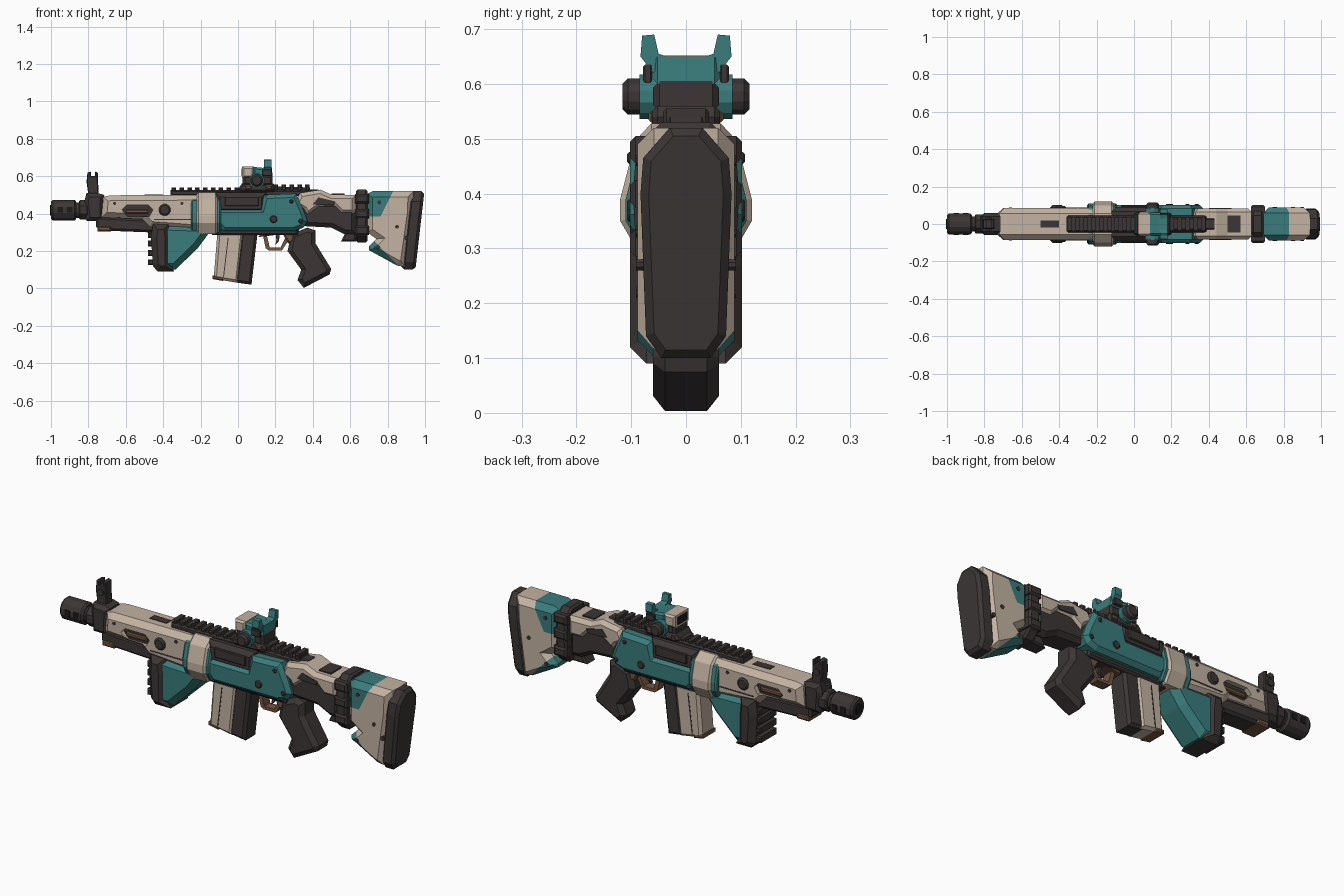
import bpy, bmesh, math
from mathutils import Vector


def material(name, rgb):
    m = bpy.data.materials.new(name)
    m.diffuse_color = (*rgb, 1)
    return m


BEIGE = material("sand beige", (0.55, 0.45, 0.36))
TEAL = material("deep teal", (0.042, 0.20, 0.20))
DARK = material("charcoal", (0.045, 0.037, 0.036))
BROWN = material("worn brown", (0.17, 0.09, 0.05))
BLACK = material("black", (0.012, 0.011, 0.011))


def prism(name, pts, lo, hi, mats, c=0.0, axis='y', shear=0.0, cuts=(), rule=None):
    """Extrude a profile between lo and hi, chamfering both end caps by c.
    Axis y takes (x, z) points, axis x takes (y, z), axis z takes (x, y)."""
    place = {'y': lambda p, d: Vector((p[0], d, p[1])),
             'x': lambda p, d: Vector((d + shear * p[1], p[0], p[1])),
             'z': lambda p, d: Vector((p[0], p[1], d))}[axis]
    out = place((0, 0), 1) - place((0, 0), 0)
    bm = bmesh.new()
    a = [bm.verts.new(place(p, lo + c)) for p in pts]
    b = [bm.verts.new(place(p, hi - c)) for p in pts]
    caps = [bm.faces.new(a), bm.faces.new(b)]
    for i in range(len(pts)):
        j = (i + 1) % len(pts)
        bm.faces.new((a[i], a[j], b[j], b[i]))
    bmesh.ops.recalc_face_normals(bm, faces=bm.faces[:])
    if c:
        for cap, s in zip(caps, (-c, c)):
            bmesh.ops.inset_region(bm, faces=[cap], thickness=c, use_even_offset=True)
            for v in cap.verts:
                v.co += out * s
    for p, n in cuts:
        bmesh.ops.bisect_plane(bm, geom=bm.verts[:] + bm.edges[:] + bm.faces[:],
                               plane_co=p, plane_no=n)
    if rule:
        for f in bm.faces:
            f.material_index = rule(f.calc_center_median())
    me = bpy.data.meshes.new(name)
    bm.to_mesh(me)
    bm.free()
    for m in (mats if isinstance(mats, list) else [mats]):
        me.materials.append(m)
    ob = bpy.data.objects.new(name, me)
    bpy.context.collection.objects.link(ob)
    return ob


def side(name, pts, w, mats, c=0.0, **k):
    return prism(name, pts, -w, w, mats, c, **k)


def box(name, x0, x1, z0, z1, w, mat, c=0.0, y=0.0):
    return prism(name, [(x0, z0), (x1, z0), (x1, z1), (x0, z1)], y - w, y + w, mat, c)


def disc(name, u, v, r, lo, hi, mat, axis='y', n=12, c=0.0):
    t = [2 * math.pi * (i + 0.5) / n for i in range(n)]
    return prism(name, [(u + r * math.cos(q), v + r * math.sin(q)) for q in t], lo, hi, mat, c, axis)


def mirrored(half):
    """Complete a (y, z) half outline across y = 0."""
    return half + [(-y, z) for y, z in reversed(half)]


# Muzzle brake, barrel and gas block
disc("muzzle_brake", 0, 0.418, 0.058, -1.0, -0.865, DARK, 'x', 12, 0.01)
disc("bore", 0, 0.418, 0.028, -1.004, -0.99, BLACK, 'x')
for x in (-0.965, -0.915):
    box("brake_port", x, x + 0.03, 0.405, 0.435, 0.059, BLACK)
disc("barrel", 0, 0.418, 0.042, -0.88, -0.7, DARK, 'x', 12)
disc("barrel_nut", 0, 0.42, 0.056, -0.85, -0.80, DARK, 'x', 8, 0.006)
side("gas_block", [(-0.81, 0.36), (-0.72, 0.36), (-0.715, 0.5), (-0.75, 0.51),
                   (-0.81, 0.51), (-0.82, 0.47)], 0.06, DARK, 0.02)
# Front sight
side("front_sight_post", [(-0.80, 0.5), (-0.745, 0.5), (-0.75, 0.62), (-0.765, 0.625),
                          (-0.765, 0.6), (-0.785, 0.6), (-0.785, 0.625), (-0.805, 0.62),
                          (-0.81, 0.57)], 0.026, DARK, 0.005)
disc("front_sight_pin", -0.778, 0.565, 0.018, -0.034, 0.034, DARK)

# Handguard with a side slot cut through it
guard = side("handguard", [(-0.73, 0.38), (-0.51, 0.37), (-0.47, 0.33), (-0.2, 0.31),
                           (-0.2, 0.5), (-0.68, 0.498), (-0.72, 0.49)], 0.085, BEIGE, 0.028)
cutter = side("slot_cutter", [(-0.62, 0.42), (-0.595, 0.445), (-0.48, 0.445), (-0.455, 0.42),
                              (-0.475, 0.385), (-0.59, 0.385)], 0.2, DARK)
cutter.hide_render = True
cutter.hide_set(True)
mod = guard.modifiers.new("slot", 'BOOLEAN')
mod.operation, mod.object, mod.solver = 'DIFFERENCE', cutter, 'EXACT'
box("slot_core", -0.64, -0.44, 0.38, 0.45, 0.062, DARK)
box("gas_piston", -0.60, -0.48, 0.40, 0.422, 0.072, BROWN, 0.005)
box("guard_top_vent", -0.5, -0.4, 0.49, 0.502, 0.02, DARK)
side("lower_rail", [(-0.76, 0.33), (-0.74, 0.31), (-0.48, 0.30), (-0.3, 0.30), (-0.3, 0.34),
                    (-0.48, 0.37), (-0.76, 0.385)], 0.055, DARK, 0.012)
box("lower_rail_clip", -0.75, -0.68, 0.305, 0.335, 0.06, BROWN, 0.008)
disc("guard_bolt", -0.392, 0.42, 0.032, -0.096, 0.096, DARK, c=0.008)
for x in (-0.66, -0.3):
    disc("guard_screw", x, 0.455, 0.009, -0.088, 0.088, DARK, n=8)
for s in (-1, 1):
    box("guard_seam", -0.45, -0.22, 0.366, 0.372, 0.003, DARK, y=0.084 * s)

# Folded-angle foregrip: dark front strap and teal body
side("foregrip_strap", [(-0.455, 0.345), (-0.37, 0.345), (-0.36, 0.27), (-0.36, 0.13), (-0.34, 0.09),
                        (-0.43, 0.09), (-0.455, 0.12), (-0.465, 0.27)], 0.102, DARK, 0.03)
for z in (0.14, 0.19, 0.24, 0.285):
    box("strap_ridge", -0.48, -0.44, z - 0.016, z + 0.016, 0.07, DARK, 0.006)
side("foregrip_body", [(-0.41, 0.345), (-0.12, 0.335), (-0.145, 0.31), (-0.215, 0.215),
                       (-0.335, 0.1), (-0.41, 0.1)], 0.088, TEAL, 0.032)

# Front collar of the receiver
prism("receiver_collar", mirrored([(0.055, 0.512), (0.098, 0.475), (0.12, 0.39), (0.12, 0.35),
                                   (0.085, 0.29)]), -0.225, -0.105, BEIGE, 0.014, 'x')
prism("collar_edge", mirrored([(0.05, 0.5), (0.09, 0.47), (0.11, 0.39), (0.11, 0.35),
                               (0.08, 0.3)]), -0.25, -0.09, TEAL, 0.008, 'x')

# Receiver
side("receiver", [(-0.11, 0.34), (-0.11, 0.425), (0.12, 0.425), (0.14, 0.5), (0.31, 0.507),
                  (0.35, 0.42), (0.372, 0.36), (0.35, 0.325), (0.30, 0.307), (-0.08, 0.307)],
     0.102, TEAL, 0.02)
box("bolt_carrier", -0.12, 0.15, 0.4, 0.512, 0.09, DARK, 0.024)
for s in (-1, 1):
    box("port_cover", -0.07, 0.11, 0.44, 0.49, 0.007, DARK, 0.004, y=0.091 * s)
for x, z, r in ((0.19, 0.37, 0.02), (0.335, 0.36, 0.012), (0.285, 0.465, 0.011)):
    disc("receiver_pin", x, z, r, -0.108, 0.108, DARK, c=0.004)
box("receiver_floor", -0.14, 0.32, 0.285, 0.33, 0.065, DARK, 0.01)

# Magazine
side("magazine_front", [(-0.11, 0.30), (0.03, 0.30), (0.0, 0.03), (-0.13, 0.052)], 0.058, BEIGE, 0.014)
side("magazine_rear", [(0.015, 0.30), (0.105, 0.30), (0.072, 0.02), (-0.015, 0.032)], 0.054, DARK, 0.014)
side("magazine_foot", [(-0.135, 0.07), (-0.08, 0.062), (-0.08, 0.04), (-0.135, 0.05)], 0.056, BROWN, 0.006)
side("magazine_rib", [(-0.055, 0.27), (-0.05, 0.27), (-0.075, 0.06), (-0.08, 0.06)], 0.06, DARK)

# Trigger group and pistol grip
side("trigger_housing", [(0.11, 0.275), (0.135, 0.32), (0.33, 0.32), (0.30, 0.25), (0.27, 0.24),
                         (0.24, 0.29)], 0.048, BROWN, 0.008)
side("trigger_guard", [(0.13, 0.3), (0.148, 0.215), (0.165, 0.203), (0.235, 0.203), (0.275, 0.265),
                       (0.255, 0.275), (0.228, 0.219), (0.17, 0.219), (0.15, 0.3)], 0.025, BROWN)
side("trigger", [(0.2, 0.3), (0.222, 0.3), (0.22, 0.255), (0.2, 0.232), (0.205, 0.26)], 0.012, DARK)
side("pistol_grip", [(0.285, 0.29), (0.37, 0.325), (0.415, 0.31), (0.415, 0.24), (0.498, 0.105),
                     (0.49, 0.075), (0.352, 0.003), (0.318, 0.045), (0.338, 0.1), (0.265, 0.2)],
     0.06, DARK, 0.022)

# Rear receiver bridge and stock tube
side("stock_tube", [(0.32, 0.335), (0.32, 0.46), (0.63, 0.46), (0.63, 0.29), (0.57, 0.29),
                    (0.5, 0.325)], 0.07, DARK, 0.022)
side("rear_bridge", [(0.3, 0.45), (0.33, 0.51), (0.44, 0.528), (0.5, 0.502), (0.63, 0.5), (0.63, 0.4),
                     (0.55, 0.4), (0.51, 0.44), (0.43, 0.43), (0.37, 0.385), (0.35, 0.42)],
     0.083, BEIGE, 0.02)
box("bridge_top_plate", 0.50, 0.57, 0.495, 0.508, 0.045, DARK)
box("bridge_slot", 0.36, 0.43, 0.5, 0.53, 0.03, DARK, 0.005)
for s in (-1, 1):
    prism("bridge_mark", [(0.4, 0.45), (0.43, 0.487), (0.52, 0.465), (0.51, 0.445)],
          0.083 * s - 0.003, 0.083 * s + 0.003, DARK)
side("tube_foot", [(0.55, 0.25), (0.63, 0.25), (0.63, 0.31), (0.58, 0.31)], 0.04, DARK, 0.008)

# Stock collar
prism("stock_collar", mirrored([(0.045, 0.53), (0.09, 0.485), (0.097, 0.4), (0.09, 0.28),
                                (0.05, 0.245)]), 0.63, 0.692, DARK, 0.01, 'x')
for z in (0.31, 0.4, 0.48):
    box("collar_block", 0.625, 0.70, z - 0.025, z + 0.025, 0.102, DARK, 0.01)

# Stock body, painted beige with teal upper and lower front corners
side("stock", [(0.69, 0.505), (0.72, 0.52), (0.94, 0.52), (0.935, 0.4), (0.895, 0.115), (0.85, 0.122),
               (0.7, 0.205), (0.7, 0.225), (0.74, 0.265), (0.69, 0.3)], 0.088, [BEIGE, TEAL], 0.03,
     cuts=[((0.79, 0, 0.44), (0.9, 0, -0.45)), ((0.79, 0, 0.19), (0.72, 0, 0.7)),
           ((0, 0, 0.385), (0, 0, 1))],
     rule=lambda p: int((p.z > 0.385 and 0.9 * (p.x - 0.79) - 0.45 * (p.z - 0.44) < 0)
                        or 0.72 * (p.x - 0.79) + 0.7 * (p.z - 0.19) < 0))
for x, z in ((0.755, 0.46), (0.85, 0.33), (0.9, 0.27), (0.75, 0.22)):
    disc("stock_screw", x, z, 0.011, -0.091, 0.091, DARK, n=8)
# Slanted butt pad
prism("butt_pad", mirrored([(0.03, 0.52), (0.078, 0.465), (0.083, 0.4), (0.073, 0.14), (0.045, 0.1)]),
      0.862, 0.937, DARK, 0.015, 'x', 0.115)

# Top rail with teeth
box("top_rail", -0.36, 0.39, 0.495, 0.525, 0.045, DARK, 0.008)
for i in range(18):
    x = -0.355 + i * 0.042
    box("rail_tooth", x, x + 0.024, 0.52, 0.54 if i < 9 else 0.555, 0.042, DARK, 0.006)
side("rail_ramp", [(0.2, 0.5), (0.39, 0.5), (0.385, 0.54), (0.2, 0.545)], 0.036, DARK, 0.008)

# Optic: mount, body, hood, knobs and rear ears
side("optic_mount", [(0.0, 0.53), (0.02, 0.515), (0.19, 0.515), (0.2, 0.54), (0.19, 0.56),
                     (0.02, 0.56)], 0.062, DARK, 0.01)
for x in (0.04, 0.15):
    box("mount_clamp", x, x + 0.03, 0.53, 0.55, 0.068, BROWN, 0.004)
box("optic_body", 0.025, 0.185, 0.55, 0.605, 0.06, DARK, 0.012)
side("optic_hood", [(0.08, 0.6), (0.185, 0.6), (0.18, 0.65), (0.13, 0.645), (0.08, 0.65)], 0.062, TEAL, 0.01)
box("optic_front_frame", 0.022, 0.085, 0.59, 0.652, 0.064, BEIGE, 0.01)
box("optic_lens", 0.019, 0.024, 0.6, 0.64, 0.04, BLACK)
disc("optic_knob", 0.1, 0.577, 0.034, -0.116, 0.116, DARK, c=0.01)
disc("knob_collar", 0.1, 0.577, 0.042, -0.085, 0.085, TEAL)
for s in (-1, 1):
    prism("optic_ear", [(y * s, z) for y, z in ((0.03, 0.648), (0.05, 0.655), (0.058, 0.69), (0.08, 0.688),
                                                (0.083, 0.65), (0.06, 0.62))], 0.14, 0.178, TEAL, 0.0, 'x')
    box("ear_pad", 0.13, 0.18, 0.602, 0.635, 0.008, DARK, 0.003, y=0.07 * s)
